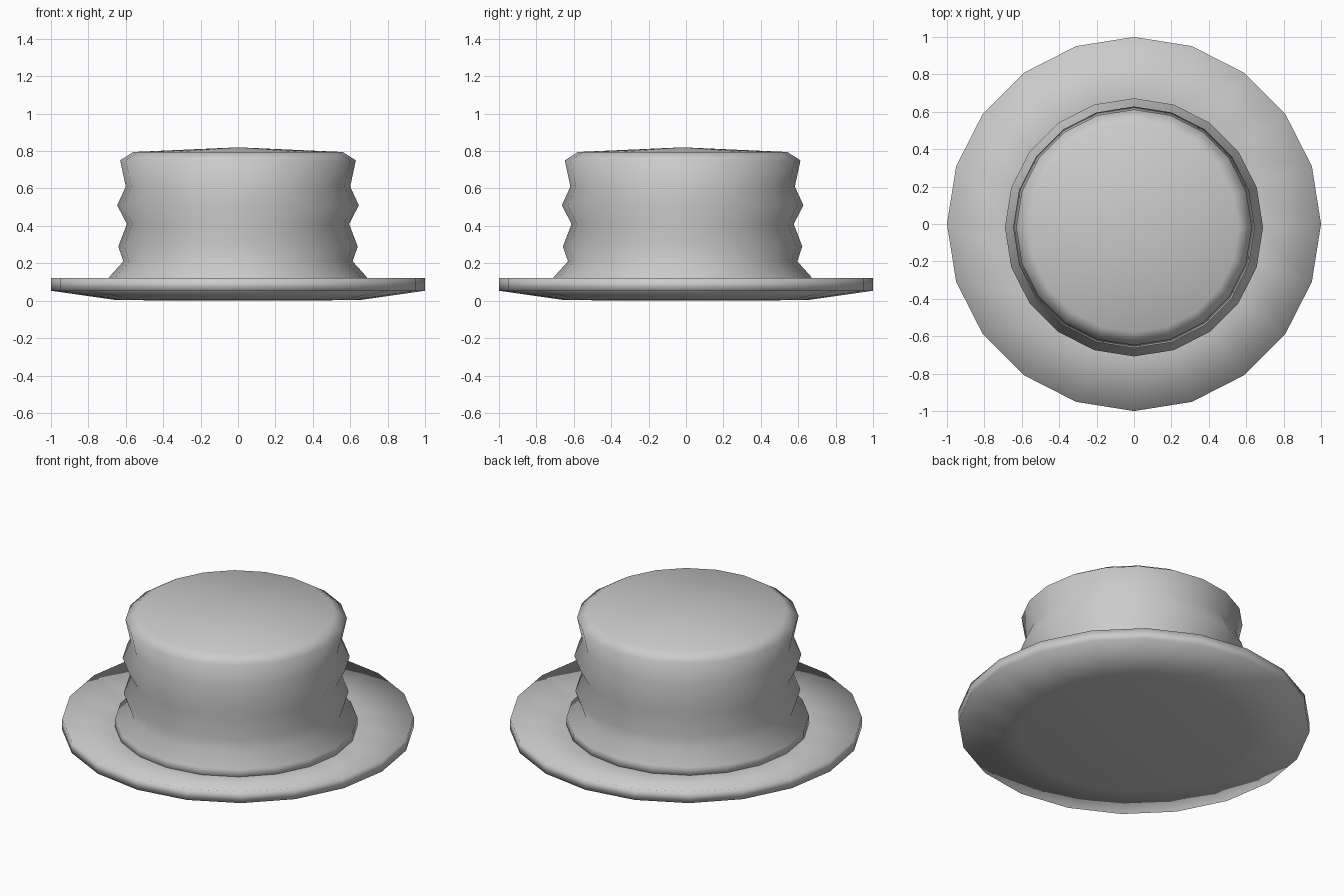
import bpy, bmesh
from math import cos, sin, tau

if "Cube" in bpy.data.objects:
    bpy.data.objects.remove(bpy.data.objects["Cube"])

SIDES = 20


def lathe(name, profile, centre_y=0.0):
    """Revolve (radius, z) points, bottom to top; radius 0 makes a pole."""
    bm = bmesh.new()
    rings = []
    for r, z in profile:
        n = SIDES if r > 0 else 1
        rings.append([bm.verts.new((r * cos(tau * i / SIDES),
                                    centre_y + r * sin(tau * i / SIDES), z))
                      for i in range(n)])
    for low, high in zip(rings, rings[1:]):
        for i in range(SIDES):
            j = (i + 1) % SIDES
            corners = [low[i % len(low)], low[j % len(low)],
                       high[j % len(high)], high[i % len(high)]]
            bm.faces.new(list(dict.fromkeys(corners)))
    bmesh.ops.recalc_face_normals(bm, faces=bm.faces)
    for face in bm.faces:
        face.smooth = True
    mesh = bpy.data.meshes.new(name)
    bm.to_mesh(mesh)
    bm.free()
    obj = bpy.data.objects.new(name, mesh)
    bpy.context.collection.objects.link(obj)
    return obj


# Brim: shallow dish of even thickness, turned up at the edge
lathe("brim", [(0, 0), (0.65, 0.003), (1, 0.053), (1, 0.122),
               (0.65, 0.072), (0, 0.07)])

# Crown: rippled wall with a flared foot and slightly domed top, set a little forward
lathe("crown", [(0, 0.06), (0.69, 0.06), (0.69, 0.125), (0.613, 0.21), (0.64, 0.29),
                (0.594, 0.41), (0.646, 0.51), (0.60, 0.61), (0.63, 0.75),
                (0.56, 0.795), (0, 0.82)], centre_y=-0.018)
